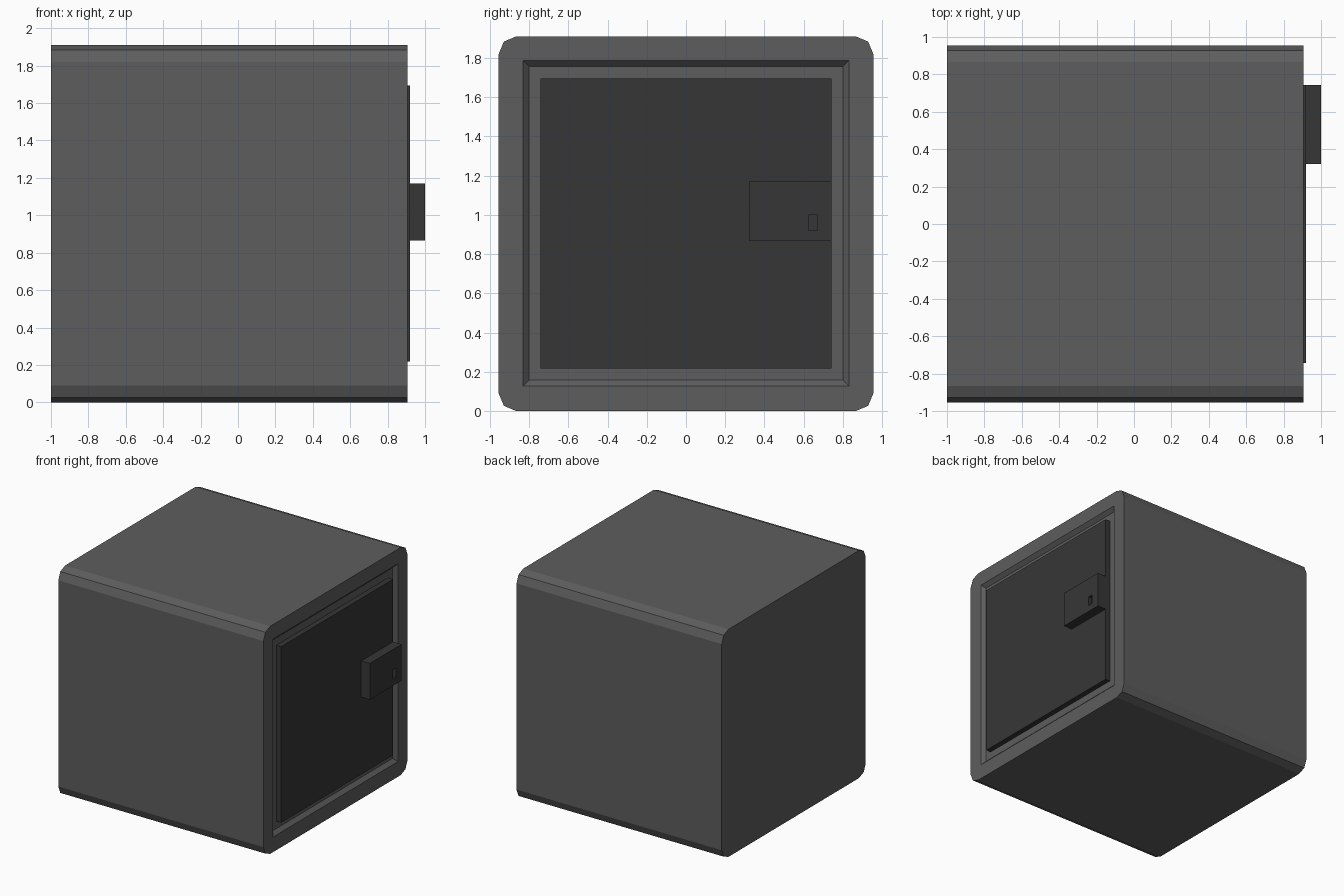
import bpy, bmesh

if "Cube" in bpy.data.objects:
    bpy.data.objects.remove(bpy.data.objects["Cube"])


def material(name, value):
    m = bpy.data.materials.new(name)
    m.diffuse_color = (value, value, value, 1)
    m.use_nodes = True
    m.node_tree.nodes["Principled BSDF"].inputs["Base Color"].default_value = m.diffuse_color
    return m


def box(name, x, y, z, mat=None, bevel=0.0, flare=1.0):
    """Box from (min, max) ranges; bevel rounds the edges along x, flare widens the +x end."""
    bm = bmesh.new()
    bmesh.ops.create_cube(bm, size=1)
    for v in bm.verts:
        k = flare if v.co.x > 0 else 1.0
        v.co.y *= k
        v.co.z *= k
        for i, (a, b) in enumerate((x, y, z)):
            v.co[i] = (a + b) / 2 + v.co[i] * (b - a)
    if bevel:
        edges = [e for e in bm.edges if abs(e.verts[0].co.x - e.verts[1].co.x) > 0.1]
        bmesh.ops.bevel(bm, geom=edges, offset=bevel, segments=2, profile=0.5, affect='EDGES')
    bmesh.ops.recalc_face_normals(bm, faces=bm.faces)
    mesh = bpy.data.meshes.new(name)
    bm.to_mesh(mesh)
    bm.free()
    ob = bpy.data.objects.new(name, mesh)
    bpy.context.collection.objects.link(ob)
    if mat:
        mesh.materials.append(mat)
    return ob


def cut(target, cutter):
    mod = target.modifiers.new("cut", 'BOOLEAN')
    mod.operation = 'DIFFERENCE'
    mod.solver = 'EXACT'
    mod.object = cutter
    cutter.hide_render = True
    cutter.hide_set(True)


shell_grey = material("shell_grey", 0.11)
door_grey = material("door_grey", 0.037)

# Safe body with rounded long edges and a sloped door recess
body = box("safe_body", (-1.0, 0.905), (-0.955, 0.955), (0.0, 1.91), shell_grey, bevel=0.09)
cut(body, box("recess_cutter", (0.875, 0.935), (-0.80, 0.80), (0.157, 1.757),
              shell_grey, flare=0.86 / 0.80))

# Door panel standing slightly proud of the frame
box("door", (0.87, 0.92), (-0.742, 0.742), (0.218, 1.695), door_grey)

# Lock block with a keyhole
lock = box("lock_block", (0.915, 1.0), (0.32, 0.742), (0.866, 1.17), door_grey)
cut(lock, box("keyhole_cutter", (0.97, 1.05), (0.625, 0.67), (0.92, 1.0), door_grey))
